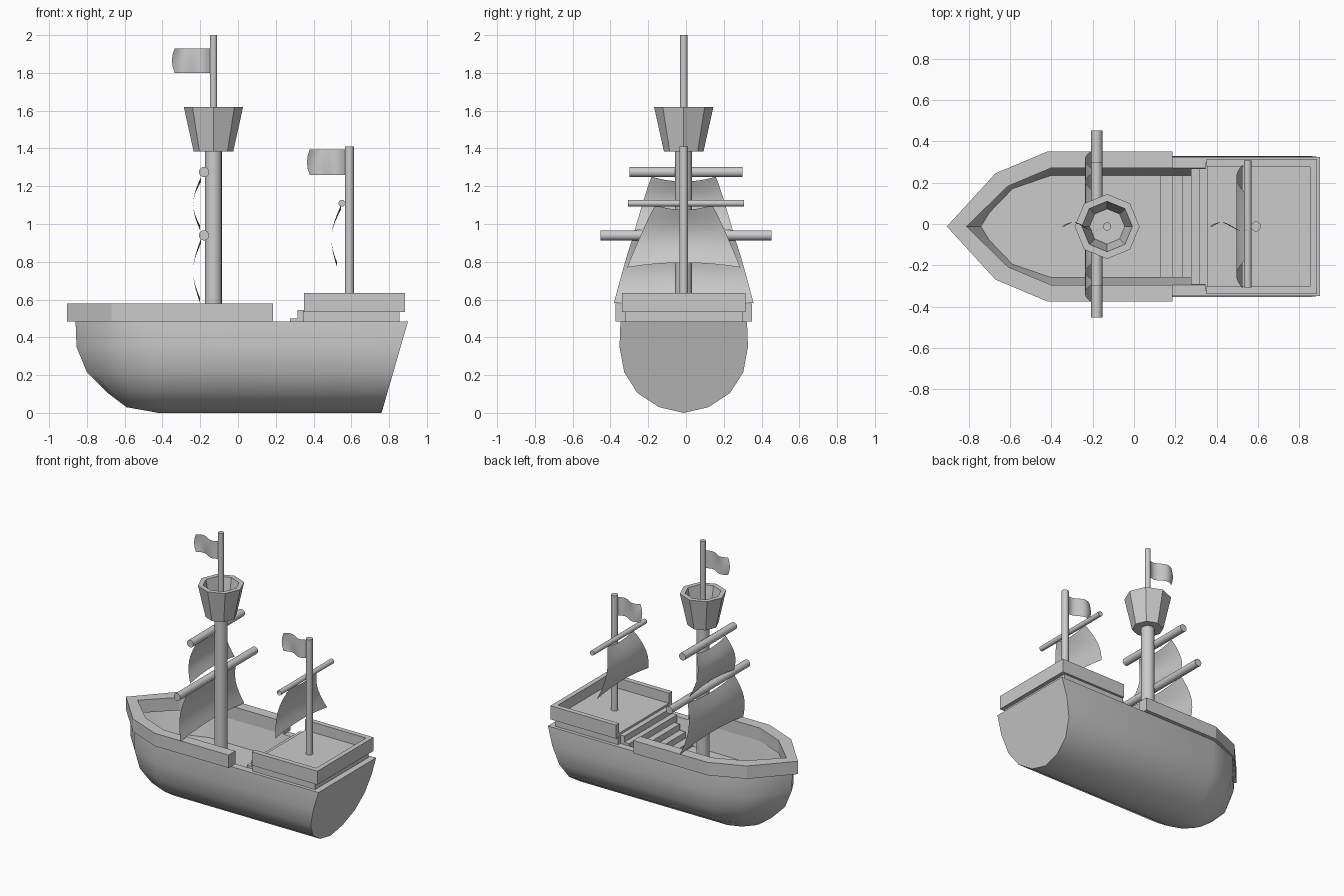
import bpy, bmesh, math
from mathutils import Vector

if "Cube" in bpy.data.objects:
    bpy.data.objects.remove(bpy.data.objects["Cube"])

CY = -0.012  # centre line of the ship


def make(name, verts, faces, smooth=None):
    me = bpy.data.meshes.new(name)
    me.from_pydata(verts, [], faces)
    bm = bmesh.new()
    bm.from_mesh(me)
    bmesh.ops.remove_doubles(bm, verts=bm.verts, dist=0.0005)
    bmesh.ops.recalc_face_normals(bm, faces=bm.faces)
    bm.to_mesh(me)
    bm.free()
    ob = bpy.data.objects.new(name, me)
    bpy.context.collection.objects.link(ob)
    if smooth:
        bpy.ops.object.select_all(action='DESELECT')
        bpy.context.view_layer.objects.active = ob
        ob.select_set(True)
        bpy.ops.object.shade_smooth_by_angle(angle=math.radians(smooth))
    return ob


def loft(name, rings, smooth=None, cap=True):
    """Bridge closed rings of equal size, capping both ends."""
    n = len(rings[0])
    faces = [(i * n + j, i * n + (j + 1) % n, (i + 1) * n + (j + 1) % n, (i + 1) * n + j)
             for i in range(len(rings) - 1) for j in range(n)]
    if cap:
        faces.append(tuple(range((len(rings) - 1) * n, len(rings) * n)))
        if (Vector(rings[0][0]) - Vector(rings[0][-1])).length > 0.01:
            faces.append(tuple(reversed(range(n))))
    return make(name, [p for r in rings for p in r], faces, smooth)


def box(name, x0, x1, half, z0, z1):
    ring = lambda z: [(x0, CY - half, z), (x1, CY - half, z), (x1, CY + half, z), (x0, CY + half, z)]
    return loft(name, [ring(z0), ring(z1)])


def rod(name, a, b, r, n=14):
    a, b = Vector(a), Vector(b)
    d = (b - a).normalized()
    u = d.orthogonal().normalized()
    v = d.cross(u)
    ring = lambda c: [tuple(c + r * (math.cos(t) * u + math.sin(t) * v))
                      for t in (2 * math.pi * i / n for i in range(n))]
    return loft(name, [ring(a), ring(b)], 40)


def rail(name, outer, inner, z0, z1):
    """Wall along half outlines (mirrored in y), open at its ends."""
    def full(pts):
        left = [(x, CY + y) for x, y in pts]
        return left + [(x, CY - y) for x, y in reversed(pts)]
    o, i = full(outer), full(inner)
    rings = [[(*a, z0), (*a, z1), (*b, z1), (*b, z0)] for a, b in zip(o, i)]
    return loft(name, rings)


# hull: outer levels from keel to gunwale, then down into the well
def level(z, w, tip, stern, sh=-0.42):
    d = tip - sh
    half = [(stern, w), (sh, w), (sh + d * .55, w * .74), (sh + d * .88, w * .27), (tip, 0)]
    return [(x, CY + y, z) for x, y in half] + [(x, CY - y, z) for x, y in half[-2::-1]]


hull = [level(z, w, tip, 0.76 + 0.14 * z / 0.485) for z, w, tip in [
    (0, 0.0, -0.421), (.03, .13, -.59), (.105, .245, -.69), (.215, .315, -.80),
    (.35, .34, -.855), (.485, .335, -.86)]]
hull += [level(.485, .283, -.81, .35, -.40), level(.32, .247, -.74, .35, -.40)]
loft("hull", hull, 38)

# main bulwark around the bow
rail("bow_rail", [(.185, .362), (-.42, .362), (-.67, .257), (-.905, 0)],
     [(.185, .283), (-.40, .283), (-.61, .195), (-.81, 0)], .485, .58)

# steps to the aft deck
xs = [.126, .184, .232, .276, .315]
for i, x in enumerate(xs):
    box(f"step_{i + 1}", x, .36, .247 if i < 3 else .28, .31, .365 + .045 * i)

# aft deck and its U-shaped rail
box("aft_deck_base", .345, .855, .31, .48, .54)
box("aft_deck", .352, .88, .32, .535, .56)
rail("aft_rail", [(.35, .327), (.885, .327)], [(.35, .29), (.85, .29)], .535, .635)

# masts
MX, ZX = -.13, .59
rod("main_mast", (MX, CY, .31), (MX, CY, 1.42), .045, 16)
rod("top_pole", (MX, CY, 1.40), (MX, CY, 2.0), .02, 12)
rod("aft_mast", (ZX, CY, .55), (ZX, CY, 1.41), .024, 12)

# crow's nest
octa = lambda r, z: [(MX + r * math.cos(i * math.pi / 4), CY + r * math.sin(i * math.pi / 4), z)
                     for i in range(8)]
loft("lookout_basket", [octa(.105, 1.385), octa(.157, 1.62), octa(.122, 1.62), octa(.085, 1.43)])

# yards
for name, x, z, half, r in [("upper_yard", -.18, 1.275, .30, .027),
                            ("lower_yard", -.18, .94, .453, .027),
                            ("aft_yard", .55, 1.11, .308, .018)]:
    rod(name, (x, -half, z), (x, half, z), r)


# sheets: sails and flags
def sheet(name, f, nu, nv):
    verts = [f(i / nu, j / nv) for i in range(nu + 1) for j in range(nv + 1)]
    m = nv + 1
    faces = [(i * m + j, (i + 1) * m + j, (i + 1) * m + j + 1, i * m + j + 1)
             for i in range(nu) for j in range(nv)]
    return make(name, verts, faces, 50)


def sail(name, xt, xb, bulge, zt, zb, wt, wb):
    def f(u, v):
        s = 2 * u - 1
        w = wt + (wb - wt) * v ** 0.9
        z = zt + (zb - zt) * v + .025 * (1 - s * s) * (2 * v - 1)
        x = xt + (xb - xt) * v - bulge * math.sin(math.pi * v)
        return (x, CY + s * w, z)
    sheet(name, f, 8, 8)


sail("upper_sail", -.195, -.20, .04, 1.25, .965, .17, .26)
sail("lower_sail", -.195, -.20, .04, .925, .58, .27, .37)
sail("aft_sail", .545, .525, .04, 1.10, .77, .15, .30)


def flag(name, x, length, z0, z1):
    def f(u, v):
        end = .015 * u * (1 - (2 * v - 1) ** 2)
        return (x - (length - .015) * u - end, CY - .02 * math.sin(2 * math.pi * u), z0 + (z1 - z0) * v)
    sheet(name, f, 10, 4)


flag("main_flag", MX - .015, .205, 1.80, 1.93)
flag("aft_flag", ZX - .018, .207, 1.26, 1.395)
